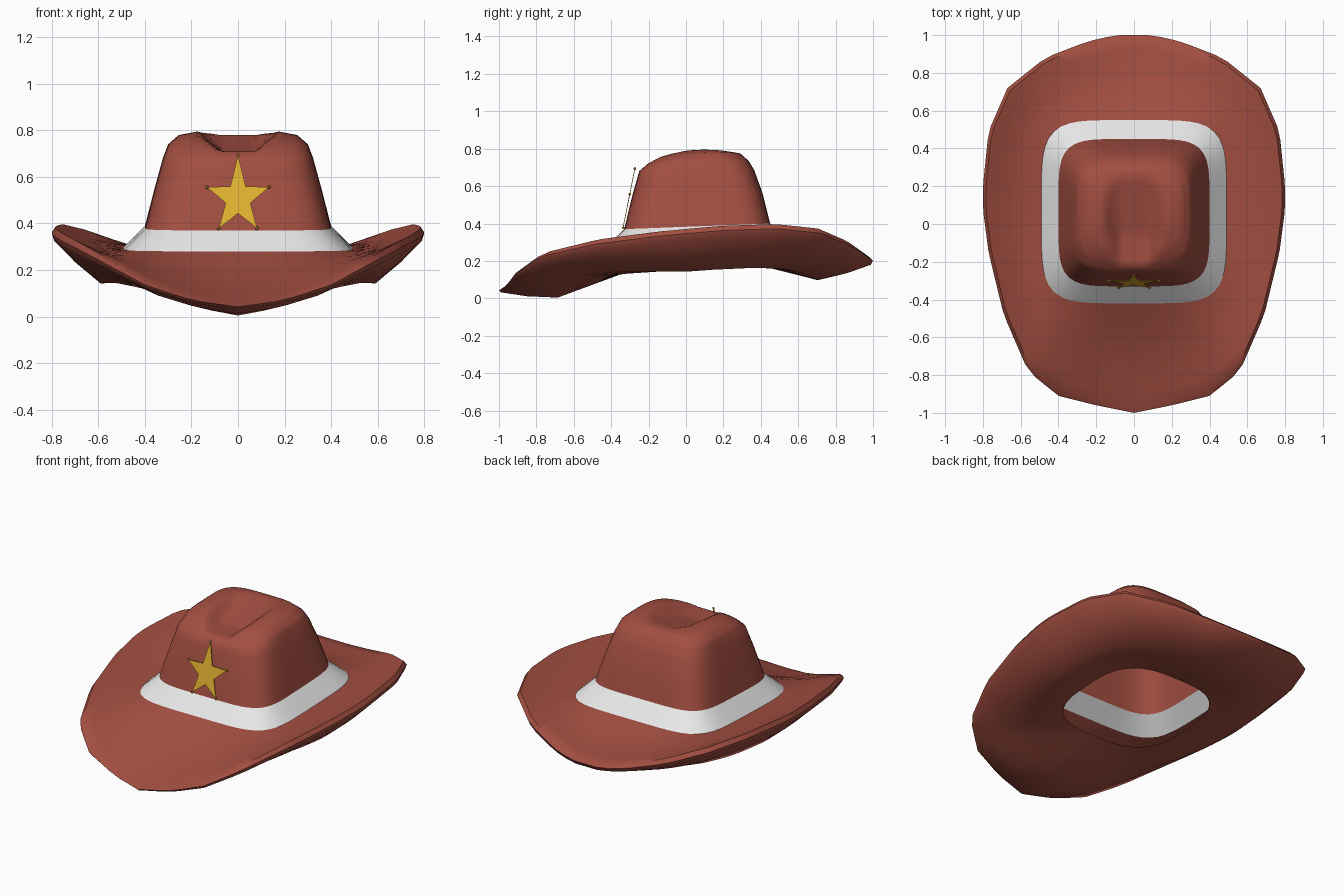
import bpy, bmesh, math
from mathutils import Vector

if "Cube" in bpy.data.objects:
    bpy.data.objects.remove(bpy.data.objects["Cube"])

N = 80
CY = 0.05


def mat(name, rgb):
    m = bpy.data.materials.new(name)
    m.diffuse_color = (*rgb, 1)
    m.use_nodes = True
    m.node_tree.nodes["Principled BSDF"].inputs["Base Color"].default_value = m.diffuse_color
    return m


RED = mat("rust_red_felt", (0.36, 0.076, 0.052))
WHITE = mat("white_ribbon", (0.8, 0.8, 0.8))
GOLD = mat("gold_badge", (0.76, 0.45, 0.03))


def make(name, bm, material, angle=50):
    me = bpy.data.meshes.new(name)
    bm.to_mesh(me)
    bm.free()
    ob = bpy.data.objects.new(name, me)
    bpy.context.collection.objects.link(ob)
    me.materials.append(material)
    bpy.ops.object.select_all(action='DESELECT')
    ob.select_set(True)
    bpy.context.view_layer.objects.active = ob
    bpy.ops.object.shade_smooth_by_angle(angle=math.radians(angle))
    return ob


def loft(name, rings, material, cap=None, flip=False):
    """Skin a list of rings, optionally closing the last one to a point."""
    bm = bmesh.new()
    vs = [[bm.verts.new(p) for p in r] for r in rings]
    for a, b in zip(vs, vs[1:]):
        for i in range(N):
            j = (i + 1) % N
            bm.faces.new((a[i], a[j], b[j], b[i]))
    if cap:
        c = bm.verts.new(cap)
        for i in range(N):
            bm.faces.new((vs[-1][i], vs[-1][(i + 1) % N], c))
    if flip:
        bmesh.ops.reverse_faces(bm, faces=bm.faces)
    return make(name, bm, material)


def box_ring(a, yf, yb, zf, zb, n=5.0, arch=0.0):
    """Rounded rectangle ring, height running from front zf to back zb."""
    c, b, out = (yf + yb) / 2, (yb - yf) / 2, []
    for i in range(N):
        t = 2 * math.pi * i / N - math.pi / 2
        x, y = math.cos(t), math.sin(t)
        r = (abs(x / a) ** n + abs(y / b) ** n) ** (-1 / n)
        k = y * r / b
        out.append(Vector((x * r, c + y * r, zf + (zb - zf) * (k + 1) / 2 + arch * (1 - k * k))))
    return out


def mix(r, s, t):
    return [p.lerp(q, t) for p, q in zip(r, s)]


# ---- Band: flared white ribbon round the crown base
base = box_ring(0.49, -0.42, 0.55, 0.28, 0.31)
band_top = box_ring(0.40, -0.33, 0.45, 0.37, 0.40)
loft("hat_band", [base, band_top], WHITE)

# ---- Crown: tapered shell, with a crease pressed into the top
keys = [band_top,
        box_ring(0.357, -0.287, 0.41, 0.55, 0.56, 4.5),
        box_ring(0.322, -0.25, 0.365, 0.68, 0.685, 4.2),
        box_ring(0.30, -0.205, 0.335, 0.72, 0.735, 4, 0.012),
        box_ring(0.255, -0.15, 0.29, 0.752, 0.775, 3.8, 0.014),
        box_ring(0.175, -0.08, 0.235, 0.778, 0.785, 3.5, 0.013),
        box_ring(0.02, 0.07, 0.11, 0.797, 0.797, 3)]
rings = []
for k, (r, s) in enumerate(zip(keys, keys[1:])):
    steps = 6 if k == 5 else 3
    rings += [mix(r, s, j / steps) for j in range(steps)]
rings.append(keys[-1])


def crease(p):
    side = max(0.0, abs(p.x) - 0.075) * 0.85
    back = max(0.0, p.y + 0.06) * 0.24
    floor = 0.709 + max(side, back) + 0.4 * min(side, back)
    h = max(0.0, 0.012 - abs(p.z - floor)) / 0.012      # soft minimum
    return Vector((p.x, p.y, min(p.z, floor) - h * h * 0.003))


rings = [[crease(p) for p in r] for r in rings]
loft("crown", rings, RED, cap=crease(Vector((0, 0.09, 0.797))))

# ---- Brim: upper edge of the right half, front to back (x, y, z)
half = [(0, -1.0, 0.05), (0.2, -0.96, 0.08), (0.40, -0.91, 0.15), (0.56, -0.78, 0.242),
        (0.69, -0.48, 0.315), (0.77, -0.15, 0.357), (0.80, 0.08, 0.378), (0.80, 0.2, 0.388),
        (0.77, 0.49, 0.397), (0.67, 0.72, 0.373), (0.47, 0.88, 0.305), (0.25, 0.965, 0.245),
        (0.1, 1.0, 0.22), (0, 1.0, 0.22)]


def edge_point(i):
    t = 2 * math.pi * i / N - math.pi / 2
    d = Vector((abs(math.cos(t)), math.sin(t)))
    sx = 1 if math.cos(t) >= 0 else -1
    for a, b in zip(half, half[1:]):
        a, b = Vector(a), Vector(b)
        ca = d.x * (a.y - CY) - d.y * a.x
        cb = d.x * (b.y - CY) - d.y * b.x
        if ca <= 1e-6 and cb >= -1e-6 and cb - ca > 1e-9:
            p = a.lerp(b, -ca / (cb - ca))
            return Vector((p.x * sx, p.y, p.z))
    return Vector(half[0] if d.y < 0 else half[-1])


edge = [edge_point(i) for i in range(N)]


def rim(scale, drop):
    """Edge ring scaled inward and lowered by a share of the lip thickness."""
    return [Vector((p.x * scale, CY + (p.y - CY) * scale,
                    p.z - drop * min(0.055, 0.012 + 0.13 * p.z))) for p in edge]


def sag(ring, dz):
    return [p + Vector((0, 0, dz)) for p in ring]


hole = box_ring(0.375, -0.345, 0.385, 0.13, 0.178, 3)
lip_top, lip_out, lip_low = rim(0.98, 0), rim(1.0, 0.45), rim(0.987, 1)
belly = mix(hole, edge, 0.52)
for p, e in zip(belly, edge):
    front = max(0.0, -e.y)
    p.z = 0.002 + 0.43 * (e.z - 0.045) + 0.1 * abs(p.x) * front + 0.02 * max(0.0, e.y)
inner = mix(hole, belly, 0.45)
outer = sag(mix(belly, lip_low, 0.55), -0.008)
loft("brim", [base,
              sag(mix(base, lip_top, 0.3), -0.02),
              sag(mix(base, lip_top, 0.6), -0.022),
              sag(mix(base, lip_top, 0.85), -0.008),
              lip_top, lip_out, lip_low, outer, belly, inner, hole], RED, flip=True)


# ---- Star badge: thin plate leaning against the crown front, with tip beads
def star_point(k, lift=0.0):
    r = 1.0 if k % 2 == 0 else 0.40
    a = math.pi / 2 + k * math.pi / 5
    x, s = 0.14 * r * math.cos(a), r * math.sin(a) - 0.309
    z = 0.556 + s * (0.2 if s > 0 else 0.159)
    return Vector((x, -0.332 + (z - 0.37) * 0.2 - 0.006 - lift, z))


bm = bmesh.new()
front = [bm.verts.new(star_point(k, 0.002)) for k in range(10)]
back = [bm.verts.new(star_point(k, -0.002)) for k in range(10)]
bm.faces.new(front)
bm.faces.new(back[::-1])
for k in range(10):
    j = (k + 1) % 10
    bm.faces.new((front[k], back[k], back[j], front[j]))
bmesh.ops.recalc_face_normals(bm, faces=bm.faces)
for k in range(0, 10, 2):
    res = bmesh.ops.create_icosphere(bm, subdivisions=1, radius=0.008)
    bmesh.ops.translate(bm, verts=res["verts"], vec=star_point(k))
make("star_badge", bm, GOLD, 30)
